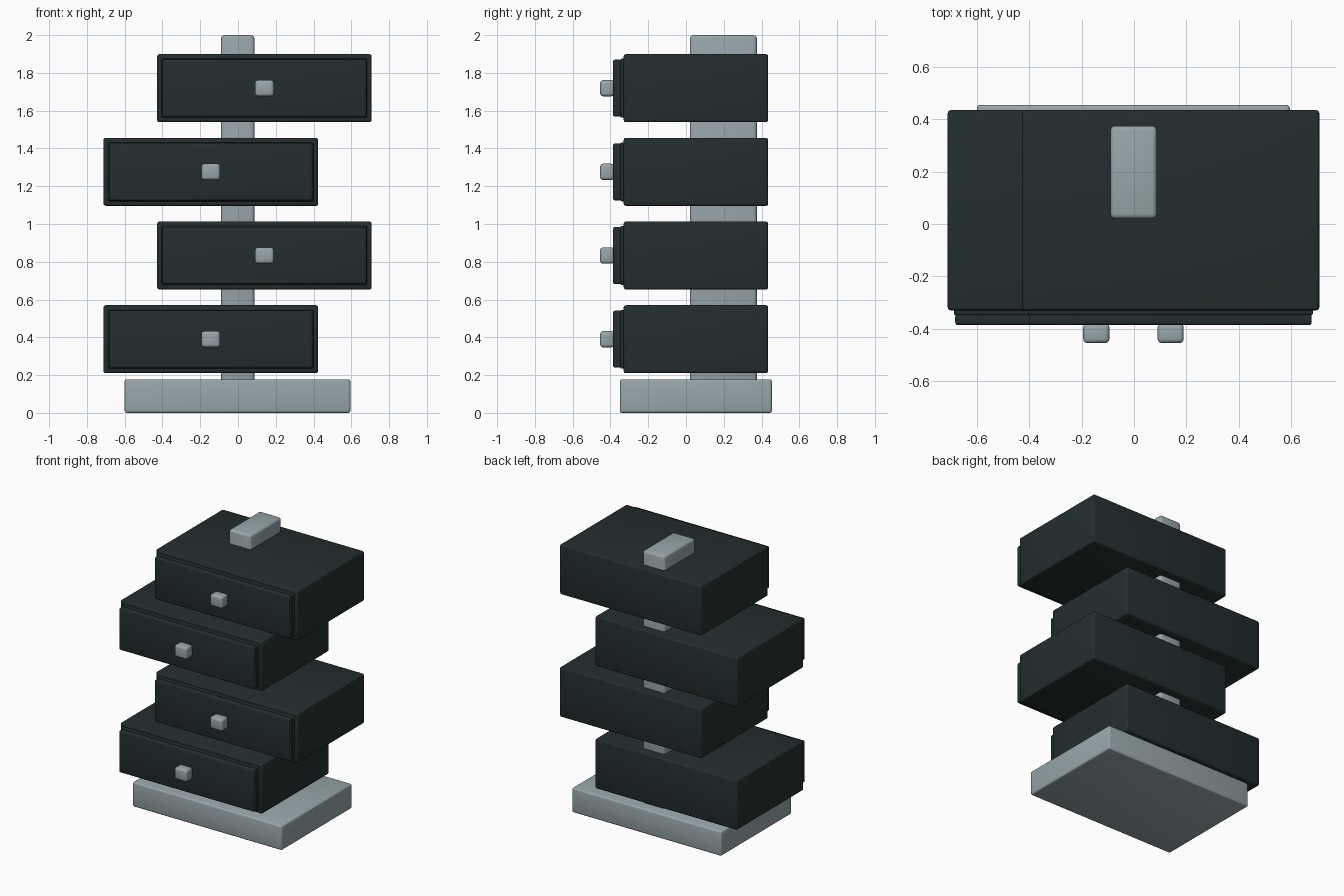
import bpy
import bmesh
import math

if "Cube" in bpy.data.objects:
    bpy.data.objects.remove(bpy.data.objects["Cube"], do_unlink=True)


def make_material(name, color):
    mat = bpy.data.materials.new(name)
    mat.use_nodes = True
    mat.diffuse_color = color
    mat.node_tree.nodes["Principled BSDF"].inputs["Base Color"].default_value = color
    return mat


dark = make_material("dark slate", (0.017, 0.027, 0.028, 1))
grey = make_material("pale grey", (0.31, 0.38, 0.40, 1))


def rounded_box(name, x, y, z, mat, bevel):
    """Box spanning the (min, max) ranges, with softly rounded edges."""
    bm = bmesh.new()
    bmesh.ops.create_cube(bm, size=1)
    for v in bm.verts:
        for i, (lo, hi) in enumerate((x, y, z)):
            v.co[i] = lo if v.co[i] < 0 else hi
    mesh = bpy.data.meshes.new(name)
    bm.to_mesh(mesh)
    bm.free()
    mesh.materials.append(mat)
    ob = bpy.data.objects.new(name, mesh)
    bpy.context.collection.objects.link(ob)
    mod = ob.modifiers.new("rounded_edges", 'BEVEL')
    mod.width = bevel
    mod.segments = 3
    bpy.ops.object.select_all(action='DESELECT')
    ob.select_set(True)
    bpy.context.view_layer.objects.active = ob
    bpy.ops.object.modifier_apply(modifier=mod.name)
    bpy.ops.object.shade_smooth_by_angle(angle=math.radians(40))
    return ob


# Plinth and the post running through all the drawers
rounded_box("base", (-0.60, 0.595), (-0.35, 0.455), (0, 0.178), grey, 0.012)
rounded_box("post", (-0.09, 0.087), (0.02, 0.375), (0.15, 2.0), grey, 0.018)

# Four drawers, staggered alternately to either side
for i in range(4):
    cx = 0.14 if i % 2 else -0.144
    cz = 0.39 + 0.443 * i
    hw, hh = 0.568, 0.18

    def part(name, inset, y, bevel):
        rounded_box(f"{name}_{i + 1}", (cx - hw + inset, cx + hw - inset), y,
                    (cz - hh + inset, cz + hh - inset), dark, bevel)

    part("drawer_body", 0, (-0.33, 0.435), 0.012)
    part("drawer_rim", 0.024, (-0.348, -0.30), 0.007)
    part("drawer_front", 0.029, (-0.386, -0.343), 0.01)

    # Knob
    rounded_box(f"knob_{i + 1}", (cx - 0.05, cx + 0.05), (-0.455, -0.38),
                (cz - 0.043, cz + 0.043), grey, 0.016)
